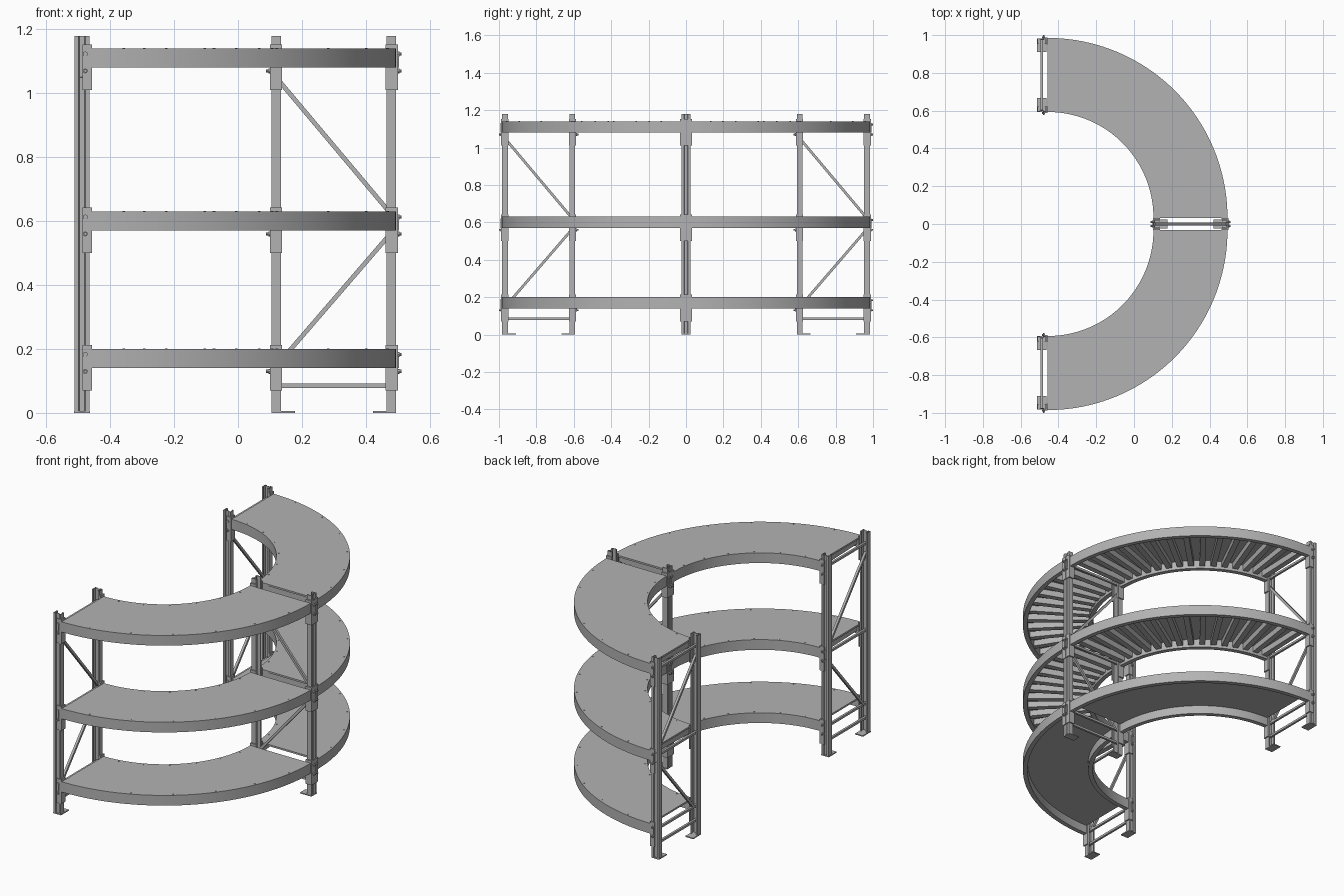
import bpy, bmesh, math
from mathutils import Matrix, Vector

cube = bpy.data.objects.get("Cube")
if cube:
    bpy.data.objects.remove(cube)

GREY = (0.45, 0.45, 0.45, 1)
steel = bpy.data.materials.new("steel_grey")
steel.use_nodes = True
steel.diffuse_color = GREY
steel.node_tree.nodes["Principled BSDF"].inputs["Base Color"].default_value = GREY

TOPS = (0.20, 0.63, 1.14)      # shelf top heights
DEPTH = 0.06                   # beam height
R_IN, R_OUT, BEAM = 0.56, 0.952, 0.026
HALF = 0.195                   # half depth of an upright frame


def loft(bm, rings):
    """Closed body through a list of equal point rings."""
    rows = [[bm.verts.new(p) for p in ring] for ring in rings]
    n = len(rows[0])
    for a, b in zip(rows, rows[1:]):
        for i in range(n):
            j = (i + 1) % n
            bm.faces.new((a[i], a[j], b[j], b[i]))
    bm.faces.new(rows[0][::-1])
    bm.faces.new(rows[-1])


def box(bm, u, v, z):
    loft(bm, [[(u[0], v[0], h), (u[1], v[0], h), (u[1], v[1], h), (u[0], v[1], h)] for h in z])


def strut(bm, a, b, width):
    """Square tube between two points."""
    a, b = Vector(a), Vector(b)
    q = (b - a).to_track_quat('Z', 'Y')
    w = width / 2
    square = [q @ Vector(c) for c in ((-w, -w, 0), (w, -w, 0), (w, w, 0), (-w, w, 0))]
    loft(bm, [[p + c for c in square] for p in (a, b)])


def pin(bm, a, b, radius):
    """Round bolt between two points."""
    a, b = Vector(a), Vector(b)
    q = (b - a).to_track_quat('Z', 'Y')
    ring = [q @ Vector((radius * math.cos(t * math.pi / 4), radius * math.sin(t * math.pi / 4), 0))
            for t in range(8)]
    loft(bm, [[p + c for c in ring] for p in (a, b)])


def finish(bm, name, matrix):
    bmesh.ops.transform(bm, matrix=matrix, verts=bm.verts)
    bmesh.ops.recalc_face_normals(bm, faces=bm.faces)
    for f in bm.faces:
        f.smooth = True
    mesh = bpy.data.meshes.new(name)
    bm.to_mesh(mesh)
    bm.free()
    mesh.set_sharp_from_angle(angle=math.radians(30))
    mesh.materials.append(steel)
    obj = bpy.data.objects.new(name, mesh)
    bpy.context.collection.objects.link(obj)


def sector(bm, r0, r1, z0, z1, steps=40):
    """Quarter ring with a rectangular section."""
    rings = []
    for i in range(steps + 1):
        a = math.pi / 2 * i / steps
        c, s = math.cos(a), math.sin(a)
        rings.append([(r * c, r * s, z) for r, z in ((r0, z0), (r1, z0), (r1, z1), (r0, z1))])
    loft(bm, rings)


def shelf(name, top, side, ribs):
    place = Matrix.Translation((-0.457, 0.033 * side, 0)) @ Matrix.Diagonal((1, side, 1, 1))
    # curved edge beams
    bm = bmesh.new()
    sector(bm, R_IN, R_IN + BEAM, top - DEPTH, top)
    sector(bm, R_OUT - BEAM, R_OUT, top - DEPTH, top)
    finish(bm, name + "_beams", place)
    # deck plate and its rivets
    bm = bmesh.new()
    sector(bm, R_IN + BEAM, R_OUT - BEAM, top - 0.01, top)
    for i in range(6):
        a = math.radians(10 + 14 * i)
        for r in (R_IN + BEAM / 2, R_OUT - BEAM / 2):
            p = Vector((r * math.cos(a), r * math.sin(a), top - 0.002))
            pin(bm, p, p + Vector((0, 0, 0.004)), 0.004)
    finish(bm, name + "_deck", place)
    # radial support ribs
    if ribs:
        bm = bmesh.new()
        count = 15
        for i in range(count):
            a = math.radians(2 + 86 * i / (count - 1))
            part = bmesh.new()
            box(part, (R_IN + BEAM - 0.004, R_OUT - BEAM + 0.004), (-0.016, 0.016),
                (top - 0.045, top - 0.008))
            part.transform(Matrix.Rotation(a, 4, 'Z'))
            temp = bpy.data.meshes.new("rib")
            part.to_mesh(temp)
            part.free()
            bm.from_mesh(temp)
            bpy.data.meshes.remove(temp)
        finish(bm, name + "_ribs", place)


def frame(name, place, sides):
    # channel posts, open towards the middle, with a grooved web
    bm = bmesh.new()
    half = [(0.006, 0.008), (0, 0.011), (0, 0.0235), (0.03, 0.0235), (0.03, 0.014),
            (0.027, 0.014), (0.027, 0.0195), (0.004, 0.0195), (0.004, 0.013), (0.009, 0.010)]
    outer, inner = half[:5], half[5:]
    profile = ([(d, -v) for d, v in reversed(outer)] + outer + inner
               + [(d, -v) for d, v in reversed(inner)])
    for e in (-1, 1):
        loft(bm, [[(e * (HALF - d), v, z) for d, v in profile] for z in (0.004, 1.18)])
    finish(bm, name + "_posts", place)
    # foot plates
    bm = bmesh.new()
    for e in (-1, 1):
        box(bm, (e * HALF, e * 0.122), (-0.025, 0.025), (0, 0.006))
    finish(bm, name + "_feet", place)
    # cross braces
    bm = bmesh.new()
    reach = HALF - 0.01
    for z in (0.085, 0.17, 0.60, 1.11):
        strut(bm, (-reach, 0, z), (reach, 0, z), 0.013)
    strut(bm, (-reach, 0, 1.055), (reach, 0, 0.615), 0.014)
    strut(bm, (reach, 0, 0.57), (-0.16, 0, 0.17), 0.014)
    finish(bm, name + "_braces", place)
    # beam brackets with hook slots and bolts
    bm = bmesh.new()
    for top in TOPS:
        span = (top - 0.13, top + 0.013)
        for e in (-1, 1):
            for s in sides:
                box(bm, (e * 0.162, e * 0.2), (s * 0.0235, s * 0.031), span)
                box(bm, (e * 0.1945, e * 0.2), (s * 0.001, s * 0.0235), span)
                box(bm, (e * 0.2, e * 0.203), (s * 0.005, s * 0.015), (top - 0.06, top - 0.012))
                for drop in (0.07, 0.017):
                    z = top - drop
                    tip = 0.212 if e > 0 or drop > 0.05 else 0.205
                    pin(bm, (e * 0.19, s * 0.01, z), (e * tip, s * 0.01, z), 0.005)
                    pin(bm, (e * 0.197, s * 0.01, z), (e * 0.205, s * 0.01, z), 0.008)
    finish(bm, name + "_brackets", place)


for side, label in ((-1, "front"), (1, "back")):
    for level, top in zip(("lower", "middle", "upper"), TOPS):
        shelf(f"{label}_{level}_shelf", top, side, level != "lower")
    frame(label + "_frame",
          Matrix.Translation((-0.488, 0.788 * side, 0)) @ Matrix.Rotation(math.pi / 2, 4, 'Z'), (-1,))
frame("centre_frame", Matrix.Translation((0.30, 0, 0)), (-1, 1))
